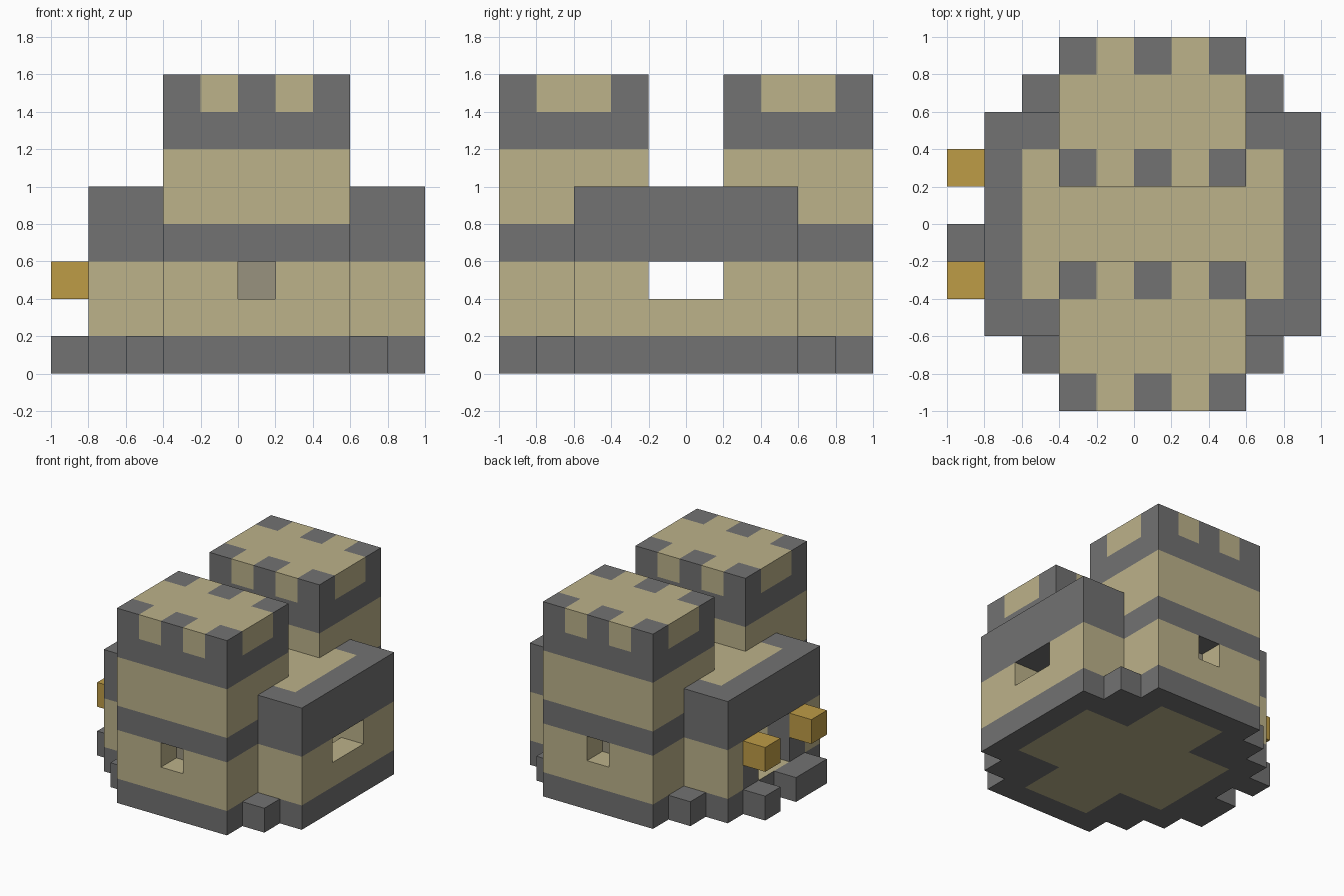
import bpy
import bmesh
import math
from mathutils import Vector

default = bpy.data.objects.get("Cube")
if default:
    bpy.data.objects.remove(default, do_unlink=True)

BLOCK = 0.2
ORIGIN = Vector((-1, -1, 0))


def make_material(name, rgb):
    mat = bpy.data.materials.new(name)
    mat.use_nodes = True
    color = (*rgb, 1)
    mat.diffuse_color = color
    mat.node_tree.nodes["Principled BSDF"].inputs["Base Color"].default_value = color
    return mat


SAND, STONE, GOLD, SHADE = range(4)
MATERIALS = [
    make_material("sandstone", (0.503, 0.445, 0.254)),
    make_material("grey_stone", (0.168, 0.168, 0.168)),
    make_material("lantern_gold", (0.515, 0.332, 0.061)),
    make_material("shaded_stone", (0.314, 0.287, 0.209)),
]


def box(x0, x1, y0, y1, z0, z1):
    """Set of block cells in a range, ends included."""
    return {(x, y, z) for x in range(x0, x1 + 1)
            for y in range(y0, y1 + 1) for z in range(z0, z1 + 1)}


# Openings: gate passage, side window and the tower window niches
passage = box(1, 8, 4, 5, 1, 2)
openings = passage | box(9, 9, 4, 5, 2, 2) | box(5, 5, 0, 0, 2, 2) | box(5, 5, 9, 9, 2, 2)

# Parts as groups of blocks
front_tower = box(3, 7, 0, 3, 0, 7)
back_tower = box(3, 7, 6, 9, 0, 7)
towers = front_tower | back_tower
parts = {
    "front_tower": front_tower - openings,
    "back_tower": back_tower - openings,
    "central_hall": box(1, 9, 2, 7, 0, 4) - towers - openings,
    "gate_steps": box(0, 0, 3, 4, 0, 0) | box(0, 0, 6, 6, 0, 0),
}
for side, x in (("right", 2), ("left", 8)):
    for end, y in (("front", 1), ("back", 8)):
        parts[f"{end}_{side}_plinth"] = box(x, x, y, y, 0, 0)
for end, y in (("front", 3), ("back", 6)):
    parts[f"{end}_lantern"] = box(0, 0, y, y, 2, 2)
solid = set().union(*parts.values())

# Areas of sandstone on the underside and on the hall roof
floor_area = box(2, 8, 3, 6, 0, 0) | box(4, 6, 1, 8, 0, 0)
roof_area = box(2, 8, 3, 6, 4, 4)
gate_posts = box(1, 1, 3, 3, 1, 2) | box(1, 1, 6, 6, 1, 2)


def face_color(cell, axis, sign, neighbour):
    x, y, z = cell
    up, down = axis == 2 and sign > 0, axis == 2 and sign < 0
    if x == 0 and z == 2:
        return GOLD
    # Back wall of the window niches
    if axis == 1 and neighbour in openings and neighbour[1] in (0, 9):
        return SHADE
    if cell in gate_posts:
        return STONE
    if z == 0:
        inner = (down and cell in floor_area) or (up and neighbour in passage)
        return SAND if inner else STONE
    # Battlements
    if z == 7:
        return STONE if x in (3, 5, 7) and y in (0, 3, 6, 9) else SAND
    if z in (3, 6):
        return STONE
    if z == 4 and cell not in towers:
        return SAND if up and cell in roof_area else STONE
    return SAND


def build(name, cells):
    """Skin the outside of a group of blocks and merge flat areas."""
    bm = bmesh.new()
    for cell in cells:
        for axis in range(3):
            for sign in (-1, 1):
                neighbour = list(cell)
                neighbour[axis] += sign
                neighbour = tuple(neighbour)
                if neighbour in solid:
                    continue
                ring = []
                for u, v in ((0, 0), (1, 0), (1, 1), (0, 1)):
                    corner = Vector(cell)
                    corner[axis] += sign > 0
                    corner[(axis + 1) % 3] += u
                    corner[(axis + 2) % 3] += v
                    ring.append(bm.verts.new(ORIGIN + corner * BLOCK))
                face = bm.faces.new(ring[::sign])
                face.material_index = face_color(cell, axis, sign, neighbour)
    bmesh.ops.remove_doubles(bm, verts=bm.verts[:], dist=0.001)
    bmesh.ops.dissolve_limit(bm, angle_limit=math.radians(1), verts=bm.verts[:],
                             edges=bm.edges[:], delimit={'MATERIAL'})
    mesh = bpy.data.meshes.new(name)
    for mat in MATERIALS:
        mesh.materials.append(mat)
    bm.to_mesh(mesh)
    bm.free()
    bpy.context.collection.objects.link(bpy.data.objects.new(name, mesh))


for part_name, part_cells in parts.items():
    build(part_name, part_cells)
